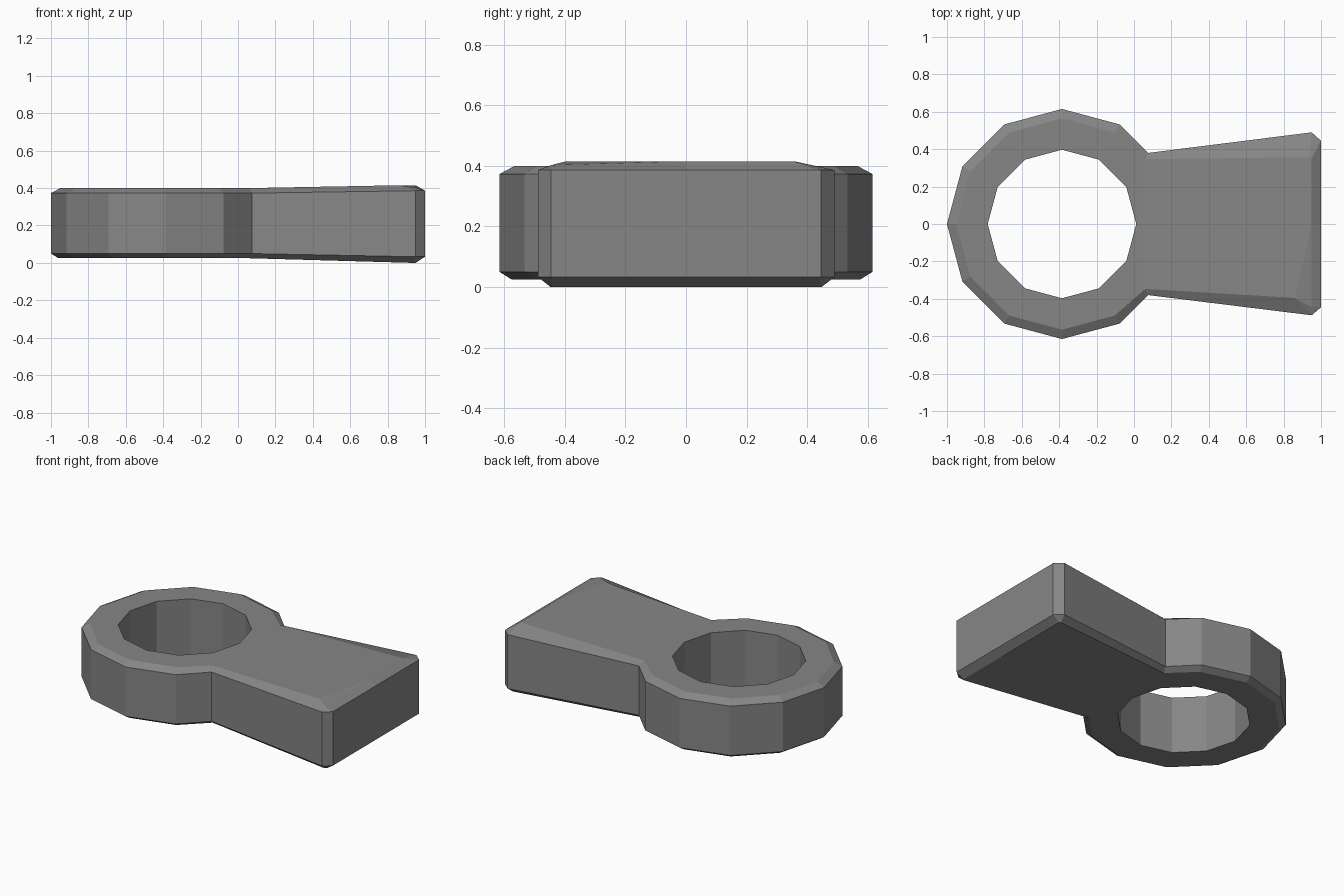
import bpy, bmesh
from math import cos, sin, radians

cube = bpy.data.objects.get("Cube")
if cube:
    bpy.data.objects.remove(cube)

RING_X = -0.385


def arc(radius, z, first, last):
    """Points every 30 degrees around the ring centre."""
    return [(RING_X + radius * cos(radians(a)), radius * sin(radians(a)), z)
            for a in range(first, last + 1, 30)]


def outline(radius, z, neck, tip):
    """Eye ring from neck to neck, followed by the arm tip."""
    nx, ny = neck
    return [(nx, ny, z)] + arc(radius, z, 60, 300) + [(nx, -ny, z)] + tip


def side_tip(z):
    return [(0.95, -0.488, z), (1, -0.445, z), (1, 0, z),
            (1, 0.445, z), (0.95, 0.49, z)]


# Tips of the chamfered rims: the upper one is worn unevenly
base_tip = [(0.94, -0.447, 0), (0.95, -0.44, 0), (0.95, 0, 0),
            (0.95, 0.44, 0), (0.94, 0.447, 0)]
crown_tip = [(0.86, -0.395, 0.415), (0.95, -0.445, 0.402), (0.95, 0, 0.415),
             (0.95, 0.35, 0.415), (0.94, 0.357, 0.415)]

bm = bmesh.new()


def add_loop(points):
    return [bm.verts.new(p) for p in points]


def bridge(a, b):
    for i in range(len(a)):
        j = (i + 1) % len(a)
        bm.faces.new((a[i], a[j], b[j], b[i]))


# Outer wall with chamfers, and the bore
base = add_loop(outline(0.575, 0.025, (0.06, 0.347), base_tip))
lower = add_loop(outline(0.615, 0.05, (0.075, 0.38), side_tip(0.033)))
upper = add_loop(outline(0.615, 0.373, (0.075, 0.38), side_tip(0.386)))
crown = add_loop(outline(0.565, 0.4, (0.06, 0.347), crown_tip))
bore_base = add_loop(arc(0.397, 0.025, 0, 330))
bore_top = add_loop(arc(0.397, 0.4, 0, 330))
for a, b in ((base, lower), (lower, upper), (upper, crown), (bore_base, bore_top)):
    bridge(a, b)

# Upper and lower caps: ring, neck, arm and the chipped corner
for rim, bore in ((base, bore_base), (crown, bore_top)):
    for i in range(10):
        bm.faces.new((rim[i], rim[i + 1], bore[i + 2], bore[i + 1]))
    bm.faces.new((bore[11], bore[0], bore[1], rim[0], rim[10]))
    bm.faces.new((rim[0], rim[10], rim[11], rim[13], rim[14], rim[15]))
    bm.faces.new((rim[11], rim[12], rim[13]))

bmesh.ops.recalc_face_normals(bm, faces=bm.faces[:])
mesh = bpy.data.meshes.new("eye_link")
bm.to_mesh(mesh)
bm.free()
link = bpy.data.objects.new("eye_link", mesh)
bpy.context.collection.objects.link(link)

# Plain grey
grey = bpy.data.materials.new("grey")
grey.use_nodes = True
colour = (0.24, 0.24, 0.24, 1)
grey.diffuse_color = colour
grey.node_tree.nodes["Principled BSDF"].inputs["Base Color"].default_value = colour
mesh.materials.append(grey)
